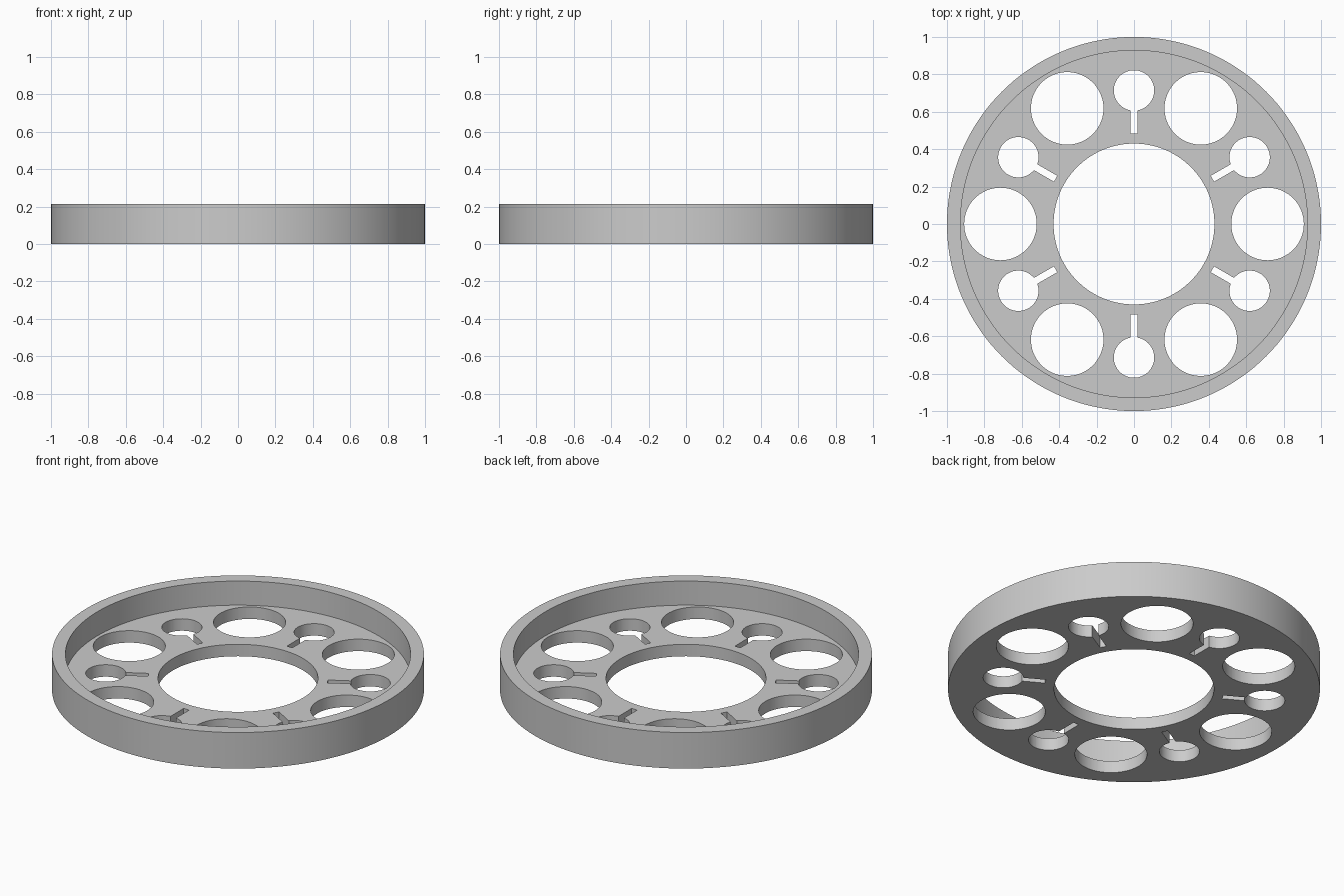
import bpy
import bmesh
from math import cos, sin, pi, asin
from mathutils import Matrix, Vector

HEIGHT, FLOOR = 0.214, 0.071
OUTER, INNER, BORE = 1.0, 0.928, 0.43
RING = 0.714                      # radius on which all holes sit
BIG, SMALL = 0.194, 0.108         # hole radii
SLOT_HALF, SLOT_END = 0.018, 0.484

cube = bpy.data.objects.get("Cube")
if cube:
    bpy.data.objects.remove(cube)

grey = bpy.data.materials.new("plain_grey")
grey.use_nodes = True
colour = (0.6, 0.6, 0.6, 1)
grey.diffuse_color = colour
grey.node_tree.nodes["Principled BSDF"].inputs["Base Color"].default_value = colour


def make_object(name, bm):
    bmesh.ops.recalc_face_normals(bm, faces=bm.faces)
    mesh = bpy.data.meshes.new(name)
    bm.to_mesh(mesh)
    bm.free()
    mesh.materials.append(grey)
    obj = bpy.data.objects.new(name, mesh)
    bpy.context.collection.objects.link(obj)
    return obj


def add_prism(bm, outline, angle):
    """Extrude a flat outline through the floor, turned about z."""
    turn = Matrix.Rotation(angle, 3, 'Z')
    low, high = -0.05, FLOOR + 0.05
    bottom = [bm.verts.new(turn @ Vector((x, y, low))) for x, y in outline]
    face = bm.faces.new(bottom)
    top = bmesh.ops.extrude_face_region(bm, geom=[face])["geom"]
    bmesh.ops.translate(bm, vec=(0, 0, high - low),
                        verts=[v for v in top if isinstance(v, bmesh.types.BMVert)])


def arc(radius, start, end, count):
    return [(RING + radius * cos(start + (end - start) * i / count),
             radius * sin(start + (end - start) * i / count)) for i in range(count + 1)]


# Dished ring: floor and raised rim turned from one cross-section
bm = bmesh.new()
profile = [(BORE, 0), (OUTER, 0), (OUTER, HEIGHT),
           (INNER, HEIGHT), (INNER, FLOOR), (BORE, FLOOR)]
verts = [bm.verts.new((r, 0, z)) for r, z in profile]
edges = [bm.edges.new((verts[i - 1], verts[i])) for i in range(len(verts))]
bmesh.ops.spin(bm, geom=verts + edges, cent=(0, 0, 0), axis=(0, 0, 1),
               angle=2 * pi, steps=144, use_merge=True)
bmesh.ops.remove_doubles(bm, verts=bm.verts, dist=0.0001)
ring = make_object("dished_ring", bm)

# Round holes alternate with keyholes whose slots point to the centre
round_hole = arc(BIG, 0, 2 * pi, 64)[:-1]
mouth = asin(SLOT_HALF / SMALL)
keyhole = arc(SMALL, mouth - pi, pi - mouth, 48)
keyhole += [(SLOT_END, SLOT_HALF), (SLOT_END, -SLOT_HALF)]
bm = bmesh.new()
for i in range(6):
    add_prism(bm, round_hole, i * pi / 3)
    add_prism(bm, keyhole, i * pi / 3 + pi / 6)
cutter = make_object("hole_cutter", bm)
cutter.hide_render = True

# Cut the holes, then drop the cutter
cut = ring.modifiers.new("holes", 'BOOLEAN')
cut.operation = 'DIFFERENCE'
cut.solver = 'EXACT'
cut.object = cutter
bpy.ops.object.select_all(action='DESELECT')
ring.select_set(True)
bpy.context.view_layer.objects.active = ring
bpy.ops.object.modifier_apply(modifier=cut.name)
bpy.data.objects.remove(cutter)
bpy.ops.object.shade_smooth_by_angle(angle=pi / 6)
